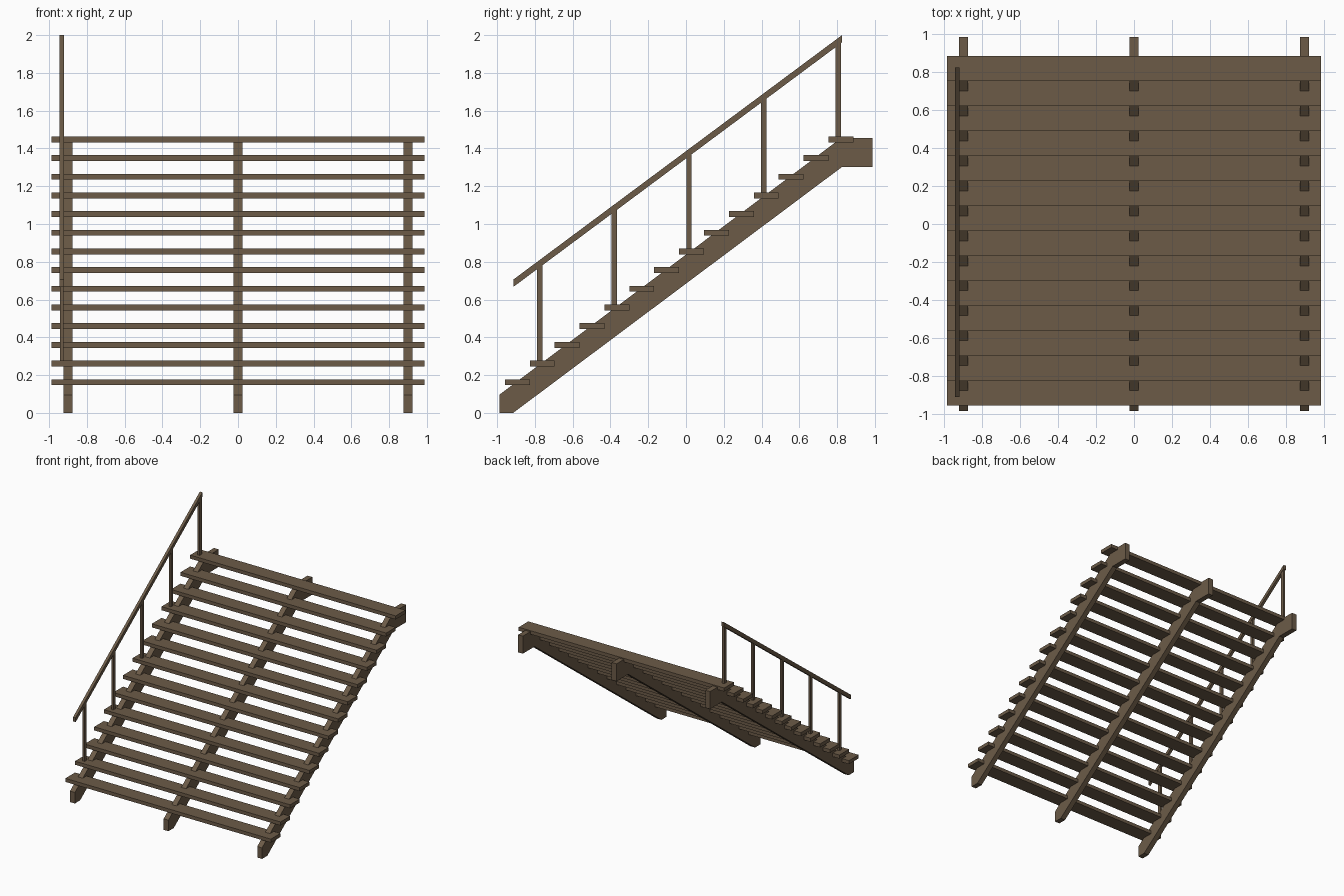
import bpy, bmesh

if "Cube" in bpy.data.objects:
    bpy.data.objects.remove(bpy.data.objects["Cube"])

wood = bpy.data.materials.new("brown_wood")
wood.diffuse_color = (0.15, 0.105, 0.064, 1)
wood.use_nodes = True
wood.node_tree.nodes["Principled BSDF"].inputs["Base Color"].default_value = wood.diffuse_color


def extrude_profile(name, pts, x, width):
    """Extrude a side profile of (y, z) points along x, centred on x."""
    bm = bmesh.new()
    face = bm.faces.new([bm.verts.new((x - width / 2, y, z)) for y, z in pts])
    geo = bmesh.ops.extrude_face_region(bm, geom=[face])["geom"]
    verts = [g for g in geo if isinstance(g, bmesh.types.BMVert)]
    bmesh.ops.translate(bm, verts=verts, vec=(width, 0, 0))
    bmesh.ops.recalc_face_normals(bm, faces=bm.faces)
    me = bpy.data.meshes.new(name)
    bm.to_mesh(me)
    bm.free()
    me.materials.append(wood)
    ob = bpy.data.objects.new(name, me)
    bpy.context.collection.objects.link(ob)
    return ob


RUN, RISE, COUNT = 0.1318, 0.0989, 14
Y0, Z0, THICK = -0.959, 0.147, 0.031

# Treads, edge to edge in plan
for i in range(COUNT):
    y, z = Y0 + i * RUN, Z0 + i * RISE
    extrude_profile("tread", [(y, z), (y + RUN, z), (y + RUN, z + THICK), (y, z + THICK)],
                    0, 1.976)

# Three sloping stringers with a level top end
stringer = [(-0.988, 0), (-0.915, 0), (0.826, 1.302), (0.988, 1.302),
            (0.988, 1.454), (0.82, 1.454), (-0.988, 0.096)]
for x in (-0.9, 0, 0.9):
    extrude_profile("stringer", stringer, x, 0.046)

# Handrail on the left side
RAIL_X = -0.933
RY0, RY1, RZ0, RZ1, RH = -0.914, 0.826, 0.667, 1.961, 0.039
extrude_profile("handrail", [(RY0, RZ0), (RY1, RZ1), (RY1, RZ1 + RH), (RY0, RZ0 + RH)],
                RAIL_X, 0.024)

# Posts on every third tread
for k in range(5):
    i = 1 + 3 * k
    y = -0.775 + 3 * k * RUN
    bottom = Z0 + i * RISE + THICK / 2
    slope = (RZ1 - RZ0) / (RY1 - RY0)
    a, b = y - 0.014, y + 0.014
    top = [RZ0 + (v - RY0) * slope + 0.01 for v in (a, b)]
    extrude_profile("handrail_post", [(a, bottom), (b, bottom), (b, top[1]), (a, top[0])],
                    RAIL_X, 0.02)
